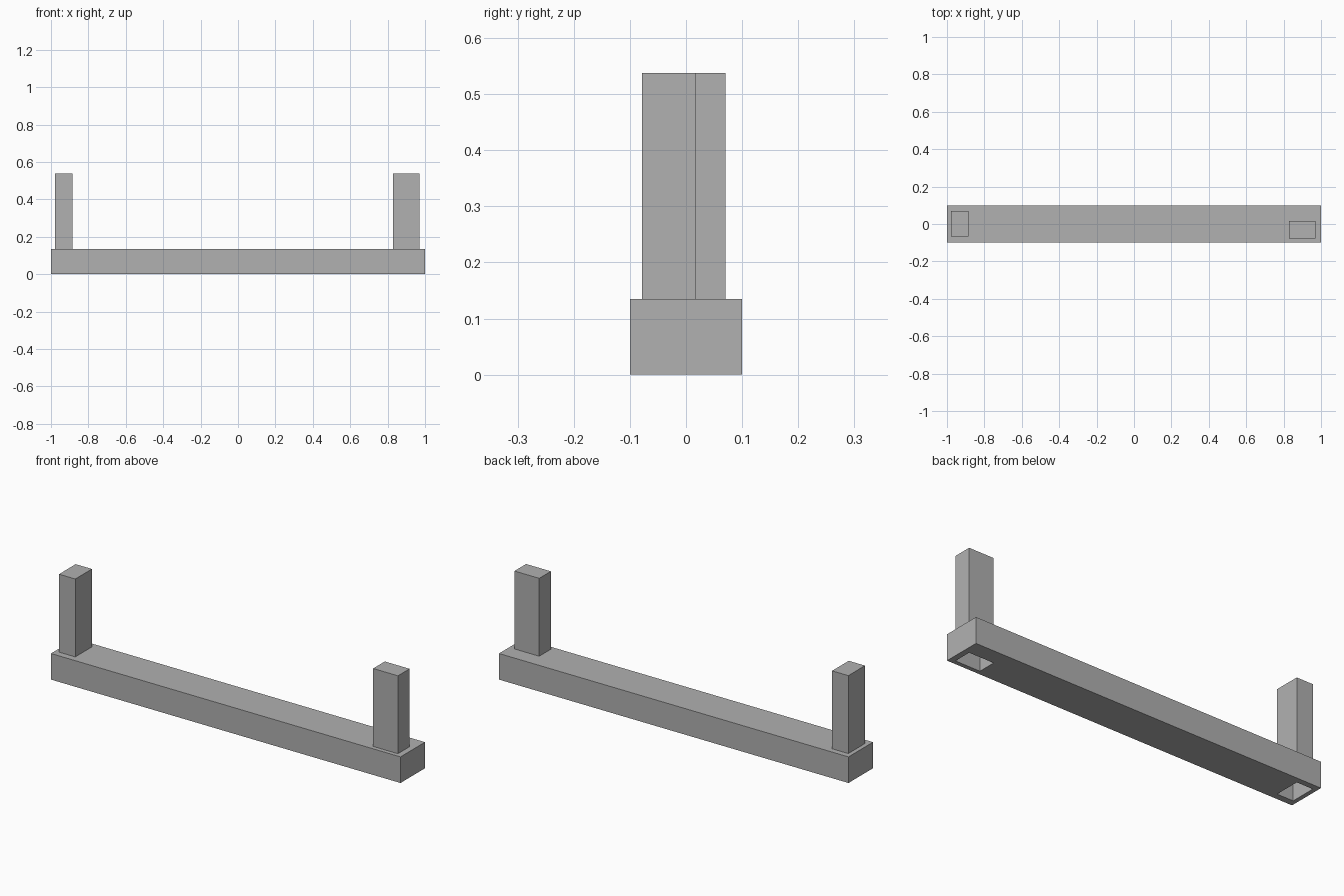
import bpy
import bmesh
from mathutils import Vector

cube = bpy.data.objects.get("Cube")
if cube:
    bpy.data.objects.remove(cube, do_unlink=True)

BEAM_TOP = 0.135
POST_TOP = 0.538

# Single flat colour
grey = bpy.data.materials.new("plain grey")
grey.use_nodes = True
colour = (0.44, 0.44, 0.44, 1)
grey.diffuse_color = colour
grey.node_tree.nodes["Principled BSDF"].inputs["Base Color"].default_value = colour


def box(name, low, high, open_bottom=False):
    """Axis-aligned box between two corners, optionally without its underside."""
    low, high = Vector(low), Vector(high)
    bm = bmesh.new()
    bmesh.ops.create_cube(bm, size=1)
    bmesh.ops.scale(bm, vec=high - low, verts=bm.verts)
    bmesh.ops.translate(bm, vec=(low + high) / 2, verts=bm.verts)
    if open_bottom:
        bm.normal_update()
        under = [f for f in bm.faces if f.normal.z < -0.5]
        bmesh.ops.delete(bm, geom=under, context="FACES_ONLY")
    mesh = bpy.data.meshes.new(name)
    bm.to_mesh(mesh)
    bm.free()
    mesh.materials.append(grey)
    obj = bpy.data.objects.new(name, mesh)
    bpy.context.collection.objects.link(obj)
    return obj


# Long base beam
beam = box("base_beam", (-1, -0.1, 0), (1, 0.1, BEAM_TOP))

# Hollow end posts, each open down through the beam
posts = {
    "right_post": ((-0.978, -0.066), (-0.885, 0.07)),
    "left_post": ((0.828, -0.078), (0.97, 0.017)),
}
for name, (low, high) in posts.items():
    box(name, (*low, BEAM_TOP), (*high, POST_TOP), open_bottom=True)
    cutter = box(name + "_cutter", (*low, -0.1), (*high, POST_TOP))
    cutter.hide_render = True
    cut = beam.modifiers.new(name + "_socket", "BOOLEAN")
    cut.operation = "DIFFERENCE"
    cut.solver = "EXACT"
    cut.object = cutter
    bpy.context.view_layer.objects.active = beam
    bpy.ops.object.modifier_apply(modifier=cut.name)
    bpy.data.objects.remove(cutter, do_unlink=True)
